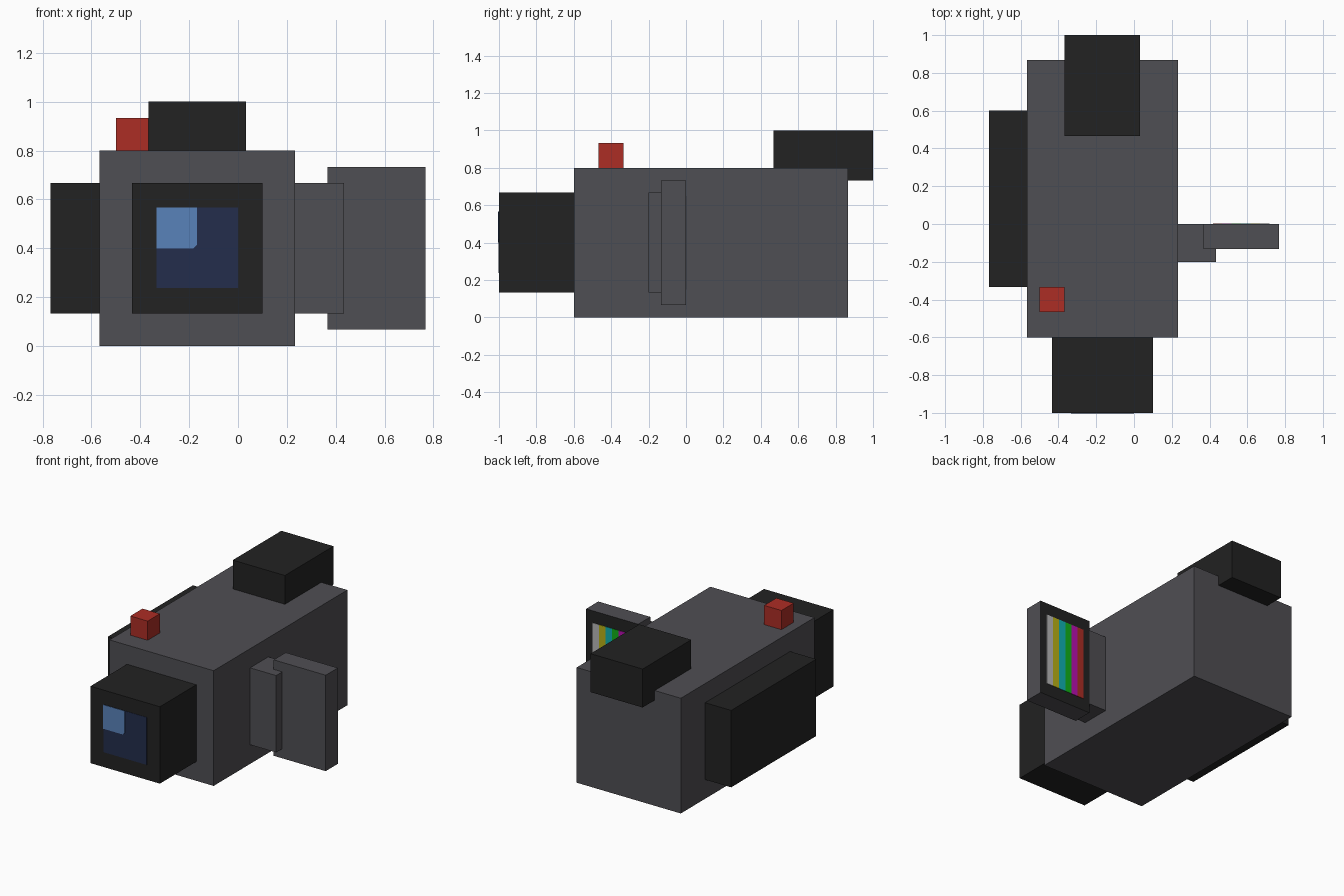
import bpy
import bmesh
from mathutils import Vector

cube = bpy.data.objects.get("Cube")
if cube:
    bpy.data.objects.remove(cube, do_unlink=True)


def material(name, hexcode):
    # sRGB hex to linear flat colour
    srgb = [int(hexcode[i:i + 2], 16) / 255 for i in (0, 2, 4)]
    lin = [c / 12.92 if c <= 0.04045 else ((c + 0.055) / 1.055) ** 2.4 for c in srgb]
    mat = bpy.data.materials.new(name)
    mat.use_nodes = True
    mat.diffuse_color = (*lin, 1)
    bsdf = next(n for n in mat.node_tree.nodes if n.type == 'BSDF_PRINCIPLED')
    bsdf.inputs["Base Color"].default_value = (*lin, 1)
    bsdf.inputs["Roughness"].default_value = 0.8
    return mat


grey = material("body_grey", "4f4e53")
black = material("matte_black", "222222")
red = material("red", "ac2d25")
navy = material("glass_navy", "232d4c")
blue = material("glass_highlight_blue", "5982ba")
white = material("bar_white", "b8b8b8")
yellow = material("bar_yellow", "b8b018")
cyan = material("bar_cyan", "10b0b0")
green = material("bar_green", "12b018")
magenta = material("bar_magenta", "b810b0")


def prism(name, profile, axis, lo, hi, mat):
    """Extrude a 2D profile along an axis; profile uses the other two axes in order."""
    bm = bmesh.new()

    def point(p, d):
        co = list(p)
        co.insert("xyz".index(axis), d)
        return bm.verts.new(co)

    face = bm.faces.new([point(p, lo) for p in profile])
    move = Vector([hi - lo if a == axis else 0 for a in "xyz"])
    made = bmesh.ops.extrude_face_region(bm, geom=[face])["geom"]
    bmesh.ops.translate(bm, vec=move, verts=[v for v in made if isinstance(v, bmesh.types.BMVert)])
    bmesh.ops.recalc_face_normals(bm, faces=bm.faces)
    mesh = bpy.data.meshes.new(name)
    bm.to_mesh(mesh)
    bm.free()
    mesh.materials.append(mat)
    obj = bpy.data.objects.new(name, mesh)
    bpy.context.collection.objects.link(obj)
    return obj


def box(name, x, y, z, mat):
    corners = [(x[0], y[0]), (x[1], y[0]), (x[1], y[1]), (x[0], y[1])]
    return prism(name, corners, "z", *z, mat)


# Main housing
box("body", (-0.567, 0.233), (-0.6, 0.867), (0, 0.8), grey)
box("side_grip", (-0.767, -0.567), (-0.333, 0.6), (0.133, 0.667), black)
box("record_button", (-0.5, -0.367), (-0.467, -0.333), (0.8, 0.933), red)

# Viewfinder hooks over the back edge of the body
prism("viewfinder", [(0.467, 0.8), (0.867, 0.8), (0.867, 0.733), (1, 0.733), (1, 1), (0.467, 1)],
      "x", -0.367, 0.033, black)

# Lens with painted glass and a chamfered highlight
box("lens_barrel", (-0.433, 0.1), (-1, -0.6), (0.133, 0.667), black)
box("lens_glass", (-0.333, 0), (-1.002, -1), (0.237, 0.567), navy)
prism("lens_highlight", [(-0.333, 0.4), (-0.183, 0.4), (-0.167, 0.416), (-0.167, 0.567), (-0.333, 0.567)],
      "y", -1.004, -1.002, blue)

# Stepped hinge carrying the fold-out screen
prism("screen_hinge", [(0.233, -0.2), (0.433, -0.2), (0.433, -0.133), (0.367, -0.133), (0.367, 0), (0.233, 0)],
      "z", 0.133, 0.667, grey)
screen = box("screen_panel", (0.367, 0.767), (-0.133, 0), (0.067, 0.733), grey)

# Black bezel on the rear of the screen
screen.data.materials.append(black)
for poly in screen.data.polygons:
    if poly.normal.y > 0.9:
        poly.material_index = 1

# Colour bars, running from the outer edge inwards
for i, mat in enumerate((white, yellow, cyan, green, magenta, red)):
    outer = 0.717 - 0.05 * i
    box(mat.name + "_stripe", (outer - 0.05, outer), (0, 0.003), (0.15, 0.65), mat)
